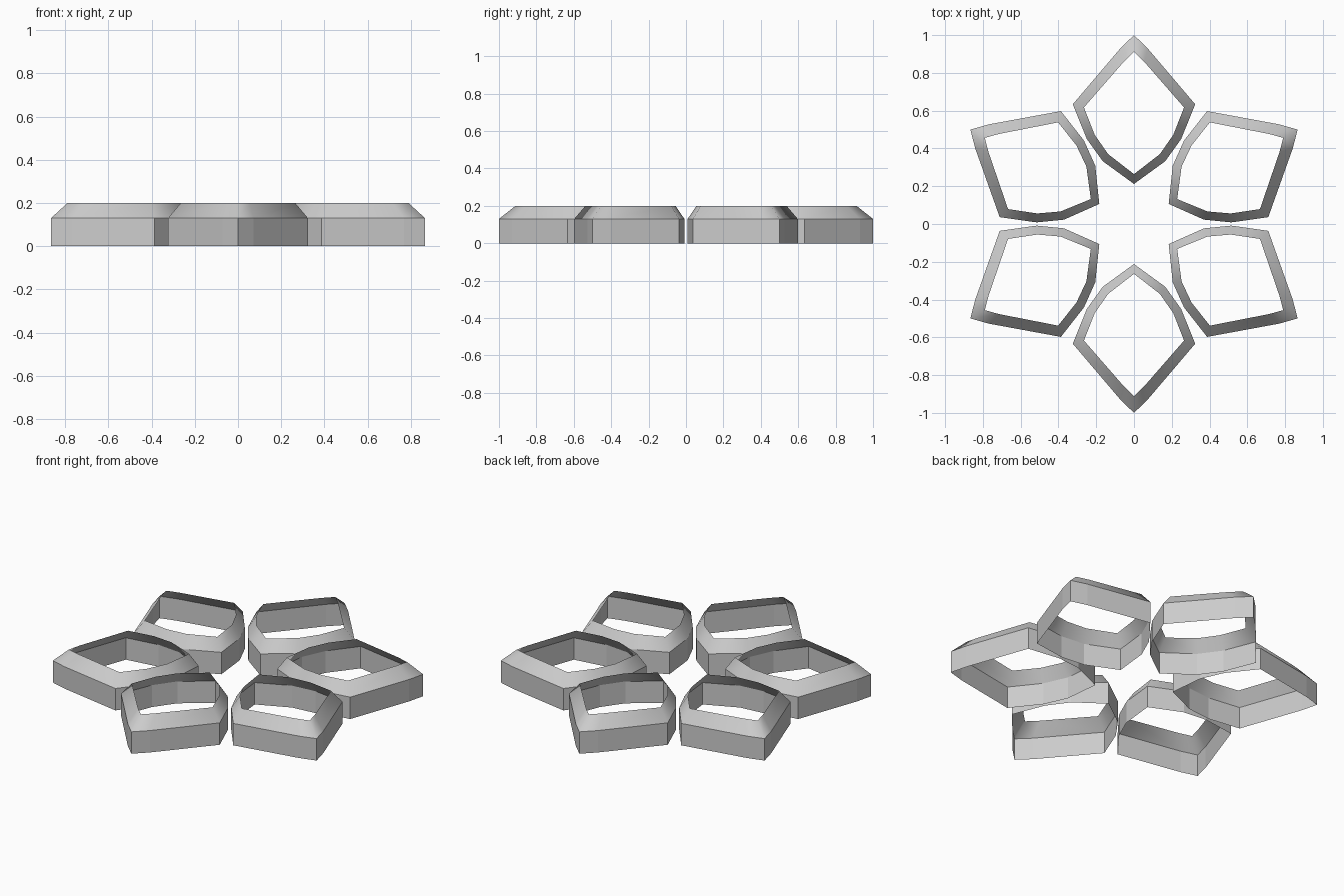
import bpy, bmesh, math
from mathutils import Matrix

if "Cube" in bpy.data.objects:
    bpy.data.objects.remove(bpy.data.objects["Cube"])

# Right half of a petal, from outer tip to inner tip (petal points along +y)
OUTER = [(0, 1.0), (0.072, 0.93), (0.324, 0.634), (0.25, 0.45), (0.165, 0.332), (0, 0.212)]
INNER = [(0, 0.912), (0.055, 0.858), (0.265, 0.617), (0.208, 0.472), (0.137, 0.37), (0, 0.264)]
WALL_Z, TOP_Z = 0.13, 0.2


def mirrored(half):
    """Close a half outline by mirroring it across x = 0."""
    return half + [(-x, y) for x, y in half[-2:0:-1]]


def petal(name, angle):
    bm = bmesh.new()
    rot = Matrix.Rotation(angle, 4, 'Z')
    outer, inner = mirrored(OUTER), mirrored(INNER)
    # Three loops: base, shoulder, and the open inner rim
    loops = [[bm.verts.new((x, y, z)) for x, y in pts]
             for pts, z in ((outer, 0), (outer, WALL_Z), (inner, TOP_Z))]
    n = len(outer)
    for level in range(2):
        low, high = loops[level], loops[level + 1]
        for i in range(n):
            j = (i + 1) % n
            # outline runs clockwise, so reverse for outward normals
            face = bm.faces.new((low[j], low[i], high[i], high[j]))
            face.smooth = level == 1
    # Crisp shoulder between the upright wall and the sloping rim
    for i in range(n):
        bm.edges.get((loops[1][i], loops[1][(i + 1) % n])).smooth = False
    bm.transform(rot)
    mesh = bpy.data.meshes.new(name)
    bm.to_mesh(mesh)
    bm.free()
    bpy.context.collection.objects.link(bpy.data.objects.new(name, mesh))


# Six open petal frames around the centre
for k in range(6):
    petal(f"petal_frame_{k + 1}", math.radians(60 * k))
